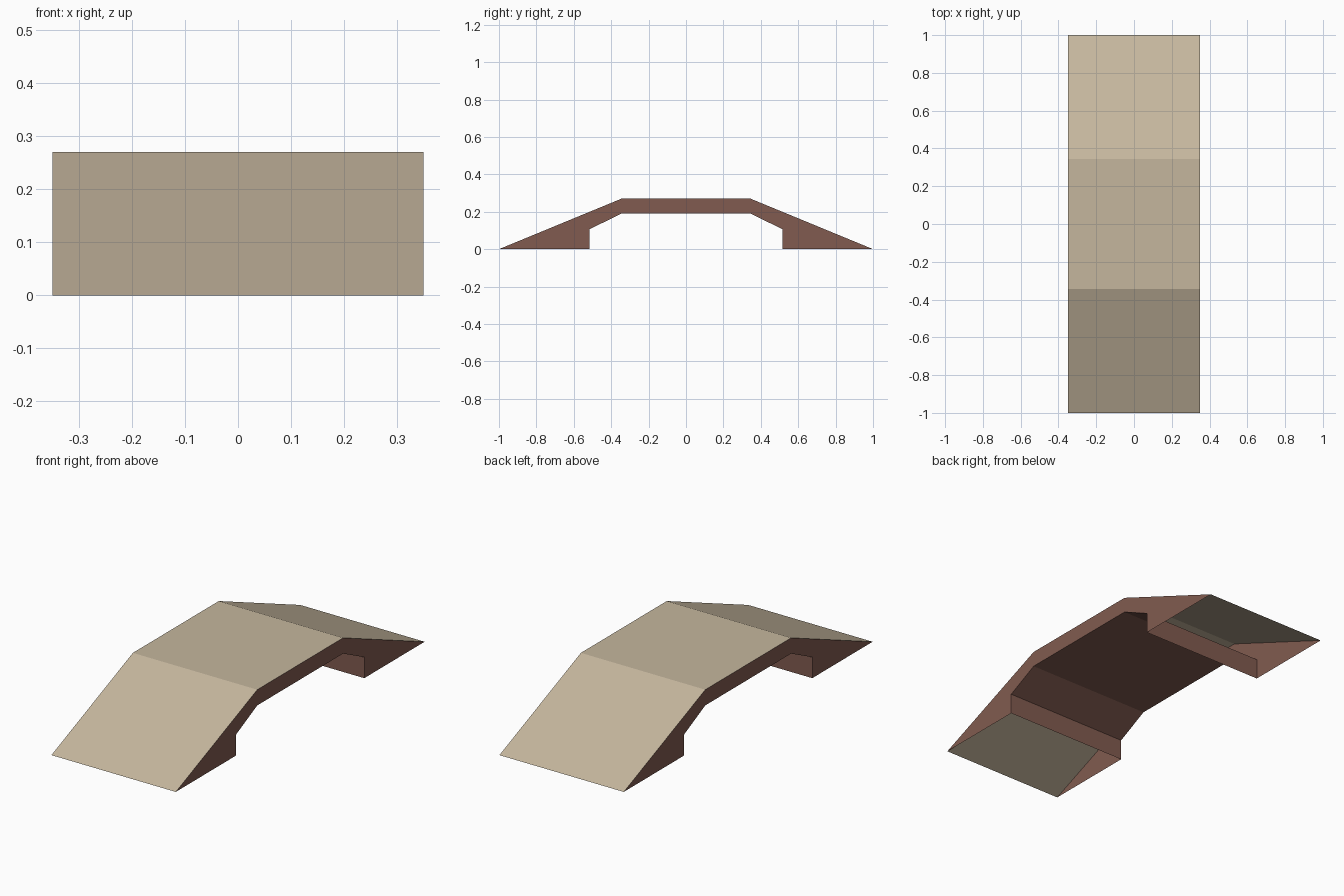
import bpy

if "Cube" in bpy.data.objects:
    bpy.data.objects.remove(bpy.data.objects["Cube"])

HALF_WIDTH = 0.35


def material(name, rgb):
    m = bpy.data.materials.new(name)
    m.diffuse_color = (*rgb, 1)
    m.use_nodes = True
    m.node_tree.nodes["Principled BSDF"].inputs["Base Color"].default_value = m.diffuse_color
    return m


tan = material("tan deck", (0.56, 0.47, 0.34))
brown = material("brown sides", (0.22, 0.105, 0.08))


def mirrored(half):
    """Complete a symmetric (y, z) profile from its -y half."""
    return half + [(-y, z) for y, z in reversed(half)]


# Side profile: walking surface above, arch with two feet below
deck = mirrored([(-1.0, 0.0), (-0.345, 0.27)])
arch = mirrored([(-0.515, 0.0), (-0.515, 0.107), (-0.345, 0.19)])


def strip(name, profile, mat):
    """Sweep an open profile across the width."""
    n = len(profile)
    verts = [(x, y, z) for x in (-HALF_WIDTH, HALF_WIDTH) for y, z in profile]
    faces = [(i, i + n, i + n + 1, i + 1) for i in range(n - 1)]
    if name == "arch_underside":
        faces = [f[::-1] for f in faces]
    build(name, verts, faces, mat)


def build(name, verts, faces, mat):
    mesh = bpy.data.meshes.new(name)
    mesh.from_pydata(verts, [], faces)
    mesh.materials.append(mat)
    bpy.context.collection.objects.link(bpy.data.objects.new(name, mesh))


# Thin shells: the feet are open at the bottom
strip("ramp_deck", deck, tan)
strip("arch_underside", arch, brown)

# Side walls between deck and arch: two foot pieces and a span
for name, x in (("left_side", -HALF_WIDTH), ("right_side", HALF_WIDTH)):
    verts = [(x, y, z) for y, z in deck + arch]
    faces = [(0, 4, 5, 6, 1), (1, 6, 7, 2), (2, 7, 8, 9, 3)]
    if x < 0:
        faces = [f[::-1] for f in faces]
    build(name, verts, faces, brown)
